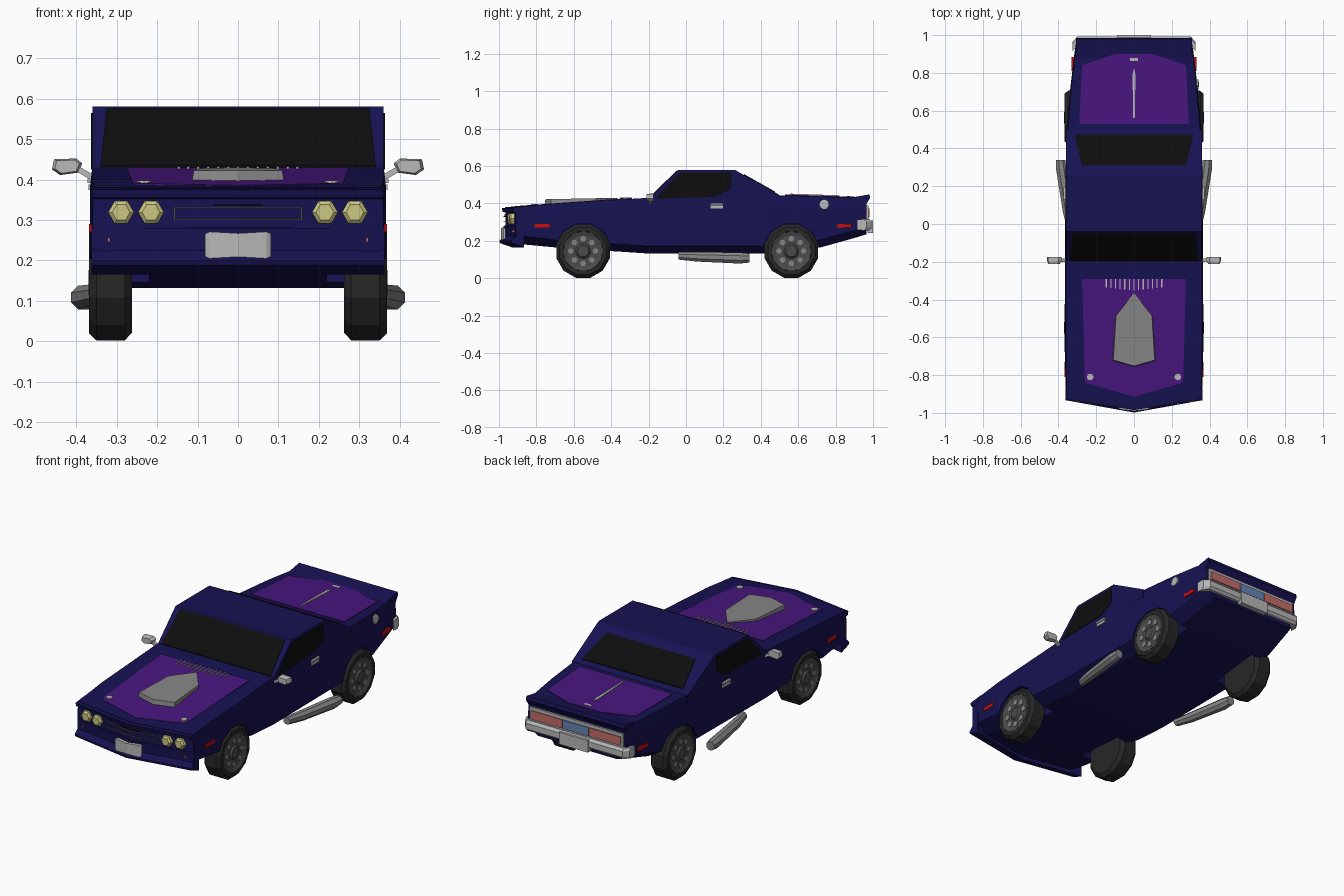
import bpy, bmesh, math

if "Cube" in bpy.data.objects:
    bpy.data.objects.remove(bpy.data.objects["Cube"])

def material(name, r, g, b):
    m = bpy.data.materials.new(name)
    m.diffuse_color = (r, g, b, 1)
    m.use_nodes = True
    m.node_tree.nodes["Principled BSDF"].inputs["Base Color"].default_value = m.diffuse_color
    return m

NAVY = material("navy_paint", .008, .006, .085)
PURPLE = material("purple_paint", .065, .008, .21)
BLACK = material("black_glass", .004, .004, .004)
RUBBER = material("rubber", .02, .02, .02)
RIM = material("rim_grey", .07, .07, .07)
CHROME = material("chrome", .48, .48, .48)
GREY = material("scoop_grey", .24, .24, .24)
YELLOW = material("headlight_yellow", .6, .58, .22)
RED = material("marker_red", .6, .005, .005)
TAIL = material("tail_red", .55, .15, .14)
BLUE = material("plate_blue", .13, .24, .45)

def loft(name, rings, mat, mirror=False, split=None):
    """Skin a list of equal-length rings and cap both ends."""
    bm = bmesh.new()
    vs = [[bm.verts.new(p) for p in r] for r in rings]
    n = len(vs[0])
    for a, b in zip(vs, vs[1:]):
        for i in range(n):
            j = (i + 1) % n
            bm.faces.new((a[i], a[j], b[j], b[i]))
    for r in (vs[0], vs[-1]):
        cap = bm.faces.new(r)
        if split:
            bmesh.utils.face_split(cap, r[split[0]], r[split[1]])
    bmesh.ops.recalc_face_normals(bm, faces=bm.faces)
    me = bpy.data.meshes.new(name)
    bm.to_mesh(me)
    bm.free()
    ob = bpy.data.objects.new(name, me)
    bpy.context.collection.objects.link(ob)
    if mat:
        me.materials.append(mat)
    if mirror:
        ob.modifiers.new("Mirror", 'MIRROR')
    return ob

def box(name, x, y, z, mat, mirror=False):
    q = [(y[0], z[0]), (y[1], z[0]), (y[1], z[1]), (y[0], z[1])]
    return prism(name, q, x[0], x[1], mat, mirror)

def prism(name, yz, x0, x1, mat, mirror=False):
    return loft(name, [[(x, y, z) for y, z in yz] for x in (x0, x1)], mat, mirror)

def v_bar(name, yz, w, v, mat):
    """Profile swept across the car, ends pulled back by v."""
    return loft(name, [[(x, y + v * abs(x) / w, z) for y, z in yz] for x in (-w, 0, w)], mat)

def plate(name, outline, zf, mat, t=.012):
    """Right half outline (x, y), mirrored into a panel lying on height zf(y)."""
    pts = outline + [(-x, y) for x, y in reversed(outline) if x > 0]
    return loft(name, [[(x, y, zf(y) - d) for x, y in pts] for d in (t, 0)], mat)

def lathe(name, prof, c, axis, n, mat, mirror=False, phase=0):
    """Profile of (offset, radius) turned about an axis through c."""
    rings = []
    for t, r in prof:
        ring = []
        for i in range(n):
            a = phase + 2 * math.pi * i / n
            u, w = r * math.cos(a), r * math.sin(a)
            p = {'X': (t, u, w), 'Y': (u, t, w), 'Z': (u, w, t)}[axis]
            ring.append(tuple(k + q for k, q in zip(c, p)))
        rings.append(ring)
    return loft(name, rings, mat, mirror)

# Body: stations of (y, half width, bottom, top, nose point)
stations = [(-.91, .36, .19, .38, .055), (-.70, .366, .165, .40, 0), (-.2, .366, .132, .43, 0),
            (.45, .36, .132, .445, 0), (.72, .337, .165, .438, 0), (.9, .316, .215, .43, 0),
            (.965, .306, .235, .40, 0)]
rings = []
for y, w, zb, zt, v in stations:
    half = [(.8 * w, zb), (w, zb + .04), (w, zt - .05), (.985 * w, zt)]
    sec = [(-x, z) for x, z in half] + [(0, zt)] + half[::-1] + [(0, zb)]
    rings.append([(x, y - v * (1 - abs(x) / w), z) for x, z in sec])
body = loft("body", rings, NAVY, split=(4, 9))

# Cabin
prism("cabin", [(-.2, .40), (-.2, .425), (-.04, .58), (.26, .58), (.5, .445), (.5, .40)], -.36, .36, NAVY)

# Windows
plate("windshield", [(.34, -.195), (.325, -.048)], lambda y: .58 + .97 * (y + .04) + .005, BLACK)
plate("rear_window", [(.275, .31), (.315, .475)], lambda y: .58 - .5625 * (y - .26) + .005, BLACK)
prism("side_window", [(-.165, .425), (-.035, .565), (.245, .565), (.24, .475), (.16, .435)],
      .35, .363, BLACK, True)

# Hood and trunk panels
hood_z = lambda y: .38 + .0704 * (y + .91) + .006
deck_z = lambda y: .445 - .0333 * (y - .5) + .004
plate("hood_panel", [(.275, -.29), (.26, -.84), (0, -.915)], hood_z, PURPLE)
plate("trunk_panel", [(.29, .53), (.275, .84), (.1, .9)], deck_z, PURPLE)
plate("trunk_strip", [(.004, .56), (.008, .79), (.002, .82)], lambda y: deck_z(y) + .005, CHROME)
box("trunk_lock", (-.022, .022), (.862, .878), (.42, .439), CHROME)

# Hood scoop, pins and cowl vents
scoop = [(0, -.37), (.1, -.49), (.115, -.725), (0, -.757)]
scoop = scoop + [(-x, y) for x, y in scoop[2:0:-1]]
loft("hood_scoop", [[(x, y, hood_z(y) - .01) for x, y in scoop],
                    [(x * .95, y + .005, .43 + .02 * (y + .37)) for x, y in scoop]], GREY)
lathe("hood_pin", [(-.01, .018), (.005, .018)], (.232, -.81, hood_z(-.81)), 'Z', 8, CHROME, True)
for i in range(13):
    x = -.147 + i * .0245
    y = -.352 + .1 * abs(x)
    box("cowl_vent", (x - .003, x + .003), (y, -.29), (.41, .4325), CHROME)

# Nose: hood lip, bumper, grille, plate
v_bar("hood_lip", [(-.9, .385), (-.985, .375), (-.98, .355), (-.94, .345)], .36, .057, NAVY)
v_bar("front_bumper", [(-.93, .285), (-.975, .28), (-.972, .225), (-.998, .2), (-.995, .188), (-.93, .165)],
      .362, .065, NAVY)
for z in (.302, .33):
    v_bar("grille_bar", [(-.95, z - .002), (-.975, z - .002), (-.975, z + .002), (-.95, z + .002)],
          .16, .026, RIM)
box("grille_end", (.155, .16), (-.95, -.92), (.3, .332), RIM, True)
v_bar("grille_trim", [(-.95, .336), (-.972, .336), (-.972, .34), (-.95, .34)], .06, .01, BLACK)
loft("front_plate", [[(x, -.965, .238 - h), (x, y, .238 - h), (x, y, .238 + h), (x, -.965, .238 + h)]
                     for x, y, h in ((-.082, -.975, .028), (-.07, -.982, .033), (0, -.99, .029),
                                     (.07, -.982, .033), (.082, -.975, .028))], CHROME)
for x in (.215, .289):
    lathe("headlight", [(-.022, .022), (-.014, .032), (.02, .033)],
          (x, -.965 + .153 * x, .319), 'Y', 6, YELLOW, True)
box("turn_lamp", (.316, .323), (-.93, -.915), (.245, .257), TAIL, True)

# Tail: spoiler, lamps, bumper, plate
v_bar("spoiler", [(.86, .425), (.9, .434), (.98, .448), (.985, .43), (.96, .39), (.9, .39)], .306, 0, NAVY)
box("tail_panel", (-.29, .29), (.95, .975), (.31, .39), CHROME)
box("tail_lamp", (.085, .28), (.96, .981), (.325, .373), TAIL, True)
box("tail_center", (-.08, .08), (.96, .981), (.325, .373), BLUE)
loft("rear_bumper", [[(x, y - .05, .258), (x, y - .012, .256), (x, y, .27), (x, y, .302),
                      (x, y - .012, .316), (x, y - .05, .314)]
                     for x, y in ((-.325, .965), (-.3, .993), (.3, .993), (.325, .965))], CHROME)
box("rear_plate", (-.09, .09), (.97, 1.0), (.243, .31), CHROME)

# Side details
box("front_marker", (.35, .369), (-.81, -.73), (.27, .29), RED, True)
prism("rear_marker", [(.81, .27), (.885, .27), (.885, .29), (.81, .29)], .3, .33, RED, True)
box("door_handle", (.35, .37), (.13, .197), (.374, .388), CHROME, True)
box("door_handle_top", (.35, .372), (.13, .197), (.392, .402), CHROME, True)
lathe("fuel_cap", [(-.03, .026), (.008, .026), (.01, .014)], (.333, .74, .395), 'X', 10, CHROME)

# Door mirrors
head = [(.385, .44), (.395, .417), (.44, .411), (.46, .425), (.455, .45), (.4, .452)]
loft("mirror_head", [[(x, -.175, z) for x, z in head],
                     [(x, -.195, z) for x, z in head],
                     [(.423 + .8 * (x - .423), -.212, .433 + .8 * (z - .433)) for x, z in head]], CHROME, True)
loft("mirror_arm", [[(x, y, z + d) for y, d in ((-.2, -.008), (-.182, -.008), (-.182, .008), (-.2, .008))]
                    for x, z in ((.355, .402), (.4, .428))], CHROME, True)

# Side exhaust pipes
path = [(.33, -.04, .12, .022), (.35, .06, .115, .028), (.383, .29, .108, .032), (.388, .34, .108, .026)]
loft("side_pipe", [[(x + r * math.cos(k * math.pi / 4 + .39), y, z + r * math.sin(k * math.pi / 4 + .39))
                    for k in range(8)] for x, y, z, r in path], GREY, True)

# Wheels and arches
for y, end in ((-.55, "front"), (.563, "rear")):
    c = (0, y, .145)
    ph = math.pi / 12
    cutter = lathe(end + "_arch_cutter", [(.22, .152), (.5, .152)], c, 'X', 12, None, True, ph)
    cutter.hide_render = True
    cutter.hide_viewport = True
    cutter.display_type = 'WIRE'
    cut = body.modifiers.new(end + "_arch", 'BOOLEAN')
    cut.operation = 'DIFFERENCE'
    cut.solver = 'EXACT'
    cut.object = cutter
    lathe(end + "_tire", [(.262, .1), (.262, .128), (.28, .148), (.35, .148), (.368, .13), (.368, .108), (.352, .1)],
          c, 'X', 12, RUBBER, True, ph)
    lathe(end + "_rim", [(.33, .106), (.368, .106), (.36, .085), (.36, .04), (.37, .03)], c, 'X', 16, RIM, True)
    for k in range(8):
        a = k * math.pi / 4
        lathe(end + "_rim_hole", [(.35, .016), (.364, .016)],
              (0, y + .066 * math.cos(a), .145 + .066 * math.sin(a)), 'X', 6, GREY, True)
